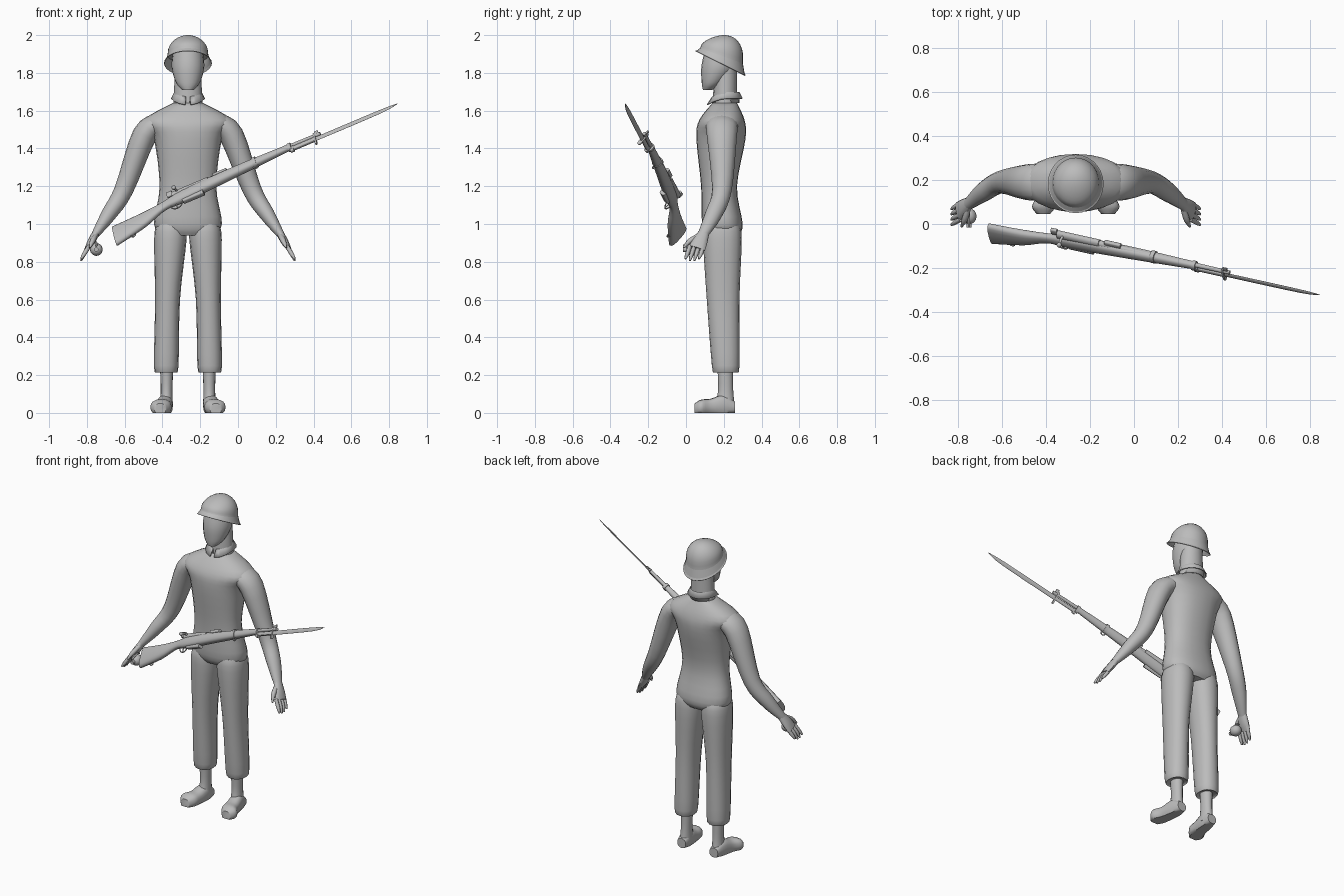
import bpy, bmesh, math
from mathutils import Vector, Matrix

if "Cube" in bpy.data.objects:
    bpy.data.objects.remove(bpy.data.objects["Cube"])

X, Y, Z = Matrix.Identity(3)
CENTRE = -.265  # centre line of the figure
SHADE = .5

grey = bpy.data.materials.new("plain grey")
grey.use_nodes = True
grey.diffuse_color = (SHADE, SHADE, SHADE, 1)
grey.node_tree.nodes["Principled BSDF"].inputs["Base Color"].default_value = grey.diffuse_color


def finish(name, bm, place=None):
    bmesh.ops.recalc_face_normals(bm, faces=bm.faces)
    if place:
        bm.transform(place)
    mesh = bpy.data.meshes.new(name)
    bm.to_mesh(mesh)
    bm.free()
    mesh.materials.append(grey)
    obj = bpy.data.objects.new(name, mesh)
    bpy.context.collection.objects.link(obj)
    bpy.ops.object.select_all(action='DESELECT')
    obj.select_set(True)
    bpy.context.view_layer.objects.active = obj
    bpy.ops.object.shade_smooth_by_angle(angle=math.radians(50))
    return obj


def skin(bm, rings):
    for ring, following in zip(rings, rings[1:]):
        for i in range(len(ring)):
            bm.faces.new((ring[i - 1], ring[i], following[i], following[i - 1]))
    bm.faces.new(rings[0])
    bm.faces.new(rings[-1])


def smooth_rows(rows, steps):
    """Fill in rows between the given ones along a smooth spline."""
    rows = [Vector(row) for row in rows]
    result = []
    for i in range(len(rows) - 1):
        before, here, there = rows[max(i - 1, 0)], rows[i], rows[i + 1]
        beyond = rows[min(i + 2, len(rows) - 1)]
        leave, arrive = (there - before) / 2, (beyond - here) / 2
        for k in range(steps):
            t = k / steps
            ease = t * t * (3 - 2 * t)
            result.append(here.lerp(there, ease) + leave * t * (1 - t) ** 2 - arrive * t * t * (1 - t))
    return result + [rows[-1]]


def rounded(value, power):
    return math.copysign(abs(value) ** (2 / power), value)


def loft(name, rows, axis=None, ref=Y, sides=16, power=2, steps=4, place=None):
    """Skin rings (x, y, z, half width, half depth) along an axis or along their own path."""
    bm, rings = bmesh.new(), []
    rows = smooth_rows(rows, steps)
    points = [Vector(row[:3]) for row in rows]
    for k, row in enumerate(rows):
        along = axis or points[min(k + 1, len(rows) - 1)] - points[max(k - 1, 0)]
        side = along.cross(ref).normalized()
        up = side.cross(along).normalized()
        ring = []
        for i in range(sides):
            angle = math.tau * i / sides
            spot = (points[k] + side * rounded(math.cos(angle), power) * row[3]
                    + up * rounded(math.sin(angle), power) * row[4])
            if not place:
                spot.z = max(spot.z, 0)  # nothing sinks below the ground
            ring.append(bm.verts.new(spot))
        rings.append(ring)
    skin(bm, rings)
    finish(name, bm, place)


def tube(name, points, radius, tip, **options):
    last = len(points) - 1
    loft(name, [(*p, r, r) for p, r in zip(points, [radius] * last + [tip])], sides=8, **options)


def section(z, width, front, back, x=0.):
    return (CENTRE + x, (front + back) / 2, z, width, (back - front) / 2)


# Torso, neck and head
loft("torso", [
    section(z=.94, width=.13, front=.11, back=.28),
    section(z=1, width=.18, front=.085, back=.3),
    section(z=1.2, width=.15, front=.08, back=.27),
    section(z=1.45, width=.18, front=.055, back=.315),
    section(z=1.55, width=.23, front=.07, back=.31),
    section(z=1.64, width=.08, front=.14, back=.27)], axis=Z, sides=24, power=2.3)
loft("neck", [
    section(z=1.6, width=.08, front=.14, back=.27),
    section(z=1.83, width=.067, front=.15, back=.27)], axis=Z)
loft("head", [
    section(z=1.71, width=.03, front=.09, back=.14),
    section(z=1.75, width=.064, front=.083, back=.2),
    section(z=1.84, width=.087, front=.082, back=.27),
    section(z=1.95, width=.07, front=.11, back=.26)], axis=Z, sides=20)

# Helmet: a dome over a flared rim that slopes down to the back
bm, rings = bmesh.new(), []
dome = [(.84 * math.cos(t), .4 + .6 * math.sin(t)) for t in (math.pi * k / 15 for k in range(8))]
for spread, rise in [(.85, .3), (.98, 0), (1, .02), (.92, .1), (.86, .25)] + dome:
    ring = []
    for i in range(28):
        angle = math.tau * i / 28
        y = .182 + .02 * rise + .133 * spread * math.sin(angle)
        rim = 1.94 - y / 2
        ring.append(bm.verts.new((CENTRE + .127 * spread * math.cos(angle), y, rim + (2 - rim) * rise)))
    rings.append(ring)
skin(bm, rings)
finish("helmet", bm)

# Folded shirt collar, open at the front with two points
bm, strips = bmesh.new(), []
for i in range(17):
    angle = math.radians(-82 + 344 * i / 16)
    front = max(0, -math.sin(angle))
    out = Vector((math.cos(angle), math.sin(angle), 0))
    base = Vector((CENTRE, .21, 0))
    strips.append([bm.verts.new(base + out * radius + Z * height) for radius, height in (
        (.066, 1.64 - front / 99), (.072, 1.7 - front / 40), (.09 + front / 90, 1.665 - front ** 2 / 30))])
for strip, following in zip(strips, strips[1:]):
    for a, b in ((0, 1), (1, 2)):
        bm.faces.new((strip[a], strip[b], following[b], following[a]))
collar = finish("collar", bm)
collar.modifiers.new("thickness", 'SOLIDIFY').thickness = .006

for mirror, hand in ((1, "left_"), (-1, "right_")):
    # Trouser leg with gathered cuff, and boot shaft
    loft(hand + "trouser_leg", [
        section(z=1, width=.075, front=.1, back=.28, x=mirror * .09),
        section(z=.92, width=.086, front=.09, back=.295, x=mirror * .093),
        section(z=.6, width=.066, front=.11, back=.283, x=mirror * .108),
        section(z=.25, width=.065, front=.137, back=.283, x=mirror * .115),
        section(z=.22, width=.05, front=.15, back=.27, x=mirror * .115)], axis=Z, power=2.2)
    loft(hand + "boot_shaft", [
        section(z=.26, width=.036, front=.165, back=.25, x=mirror * .113),
        section(z=.12, width=.031, front=.17, back=.25, x=mirror * .113),
        section(z=.03, width=.036, front=.15, back=.26, x=mirror * .115)], axis=Z)

    def outward(x, *rest):
        return (CENTRE + mirror * x, *rest)

    # Boot foot, turned slightly outwards
    loft(hand + "boot_foot", [
        outward(.115, .26, .03, .03, .03), outward(.12, .2, .04, .04, .055),
        outward(.13, .13, .03, .045, .045), outward(.145, .08, .03, .054, .04),
        outward(.147, .045, .02, .03, .03)], axis=Y, ref=Z, power=2.5)

    # Sleeve, palm, fingers and thumb
    loft(hand + "arm", [
        outward(.15, .19, 1.53, .055, .085), outward(.23, .19, 1.47, .065, .08),
        outward(.34, .19, 1.18, .05, .052), outward(.42, .145, 1.05, .04, .045),
        outward(.49, .09, .945, .021, .028)])
    loft(hand + "palm", [
        outward(.48, .1, .965, .019, .026), outward(.51, .075, .91, .02, .04),
        outward(.534, .058, .87, .013, .044)], sides=12)
    for k in range(4):
        y = .093 - .024 * k
        tip = .8 + .01 * abs(k - 1.5)
        tube(hand + "finger_" + str(k + 1), [
            outward(.522, y, .885), outward(.55, y - .015, .84), outward(.566, y - .025, tip)], .011, .005)
    tube(hand + "thumb", [
        outward(.49, .07, .94), outward(.505, .02, .91), outward(.52, -.012, .875)], .014, .005)

# Grenade by the right hand, with cap and lever
GRIP = Vector((-.75, .035, .865))
loft("grenade_body", [(*(GRIP + Y * .035 * math.cos(t)), r, r) for t, r in (
    (t, .004 + .03 * math.sin(t)) for t in (math.pi * k / 8 for k in range(9)))],
    axis=Y, ref=Z, sides=12, steps=1)
tube("grenade_cap", [GRIP - Y * .025, GRIP - Y * .05], .012, .012, ref=Z)
tube("grenade_lever", [GRIP + Z * .02 - Y * .05, GRIP + Z * .038, GRIP + Z * .03 + Y * .03], .005, .004, ref=Z)

# Rifle frame: local x runs along the bore, local z up through the sights
ahead = Vector((.903, -.2, .38)).normalized()
across = Vector((-.2, .65, .73)).cross(ahead).normalized()
RIFLE = Matrix((ahead, across, ahead.cross(across))).transposed().to_4x4()
RIFLE.translation = (.07, -.14, 1.325)


def station(s, top, bottom, width):
    return (s, 0, (top + bottom) / 2, width, (top - bottom) / 2)


def along_bore(name, rows, power=2.6):
    loft("rifle_" + name, rows, axis=X, ref=Z, power=power, place=RIFLE)


def block(name, start, end, top, bottom, width, power=4.):
    along_bore(name, [station(s, top, bottom, width) for s in (start, end)], power)


def loop(name, s, height, radius):
    """Half ring of wire hanging below the rifle."""
    angles = [math.pi * k / 6 for k in range(7)]
    tube("rifle_" + name, [(s + radius * math.cos(a), 0, height - radius * math.sin(a)) for a in angles],
         .0035, .0035, steps=1, place=RIFLE)


# Stock, barrel and action
along_bore("stock", [
    station(s=-.82, top=-.04, bottom=-.17, width=.02), station(s=-.65, top=-.035, bottom=-.125, width=.023),
    station(s=-.52, top=-.02, bottom=-.07, width=.018), station(s=-.4, top=0, bottom=-.067, width=.025),
    station(s=-.1, top=.012, bottom=-.045, width=.025), station(s=.23, top=.012, bottom=-.022, width=.016)])
along_bore("barrel", [
    station(s=-.26, top=.016, bottom=-.016, width=.016),
    station(s=.405, top=.009, bottom=-.009, width=.009)], power=2)
block("receiver", start=-.46, end=-.25, top=.022, bottom=-.02, width=.017, power=2.)
block("magazine", start=-.41, end=-.29, top=-.05, bottom=-.076, width=.016)
block("safety", start=-.49, end=-.46, top=.033, bottom=0, width=.009)
block("rear_sight", start=-.22, end=-.14, top=.03, bottom=0, width=.01)
block("front_sight", start=.375, end=.395, top=.028, bottom=0, width=.004)
block("lower_band", start=.01, end=.03, top=.02, bottom=-.038, width=.025, power=2.6)
block("upper_band", start=.215, end=.235, top=.016, bottom=-.03, width=.02, power=2.6)
tube("rifle_bolt_handle", [(-.43, 0, .005), (-.43, -.03, .01), (-.43, -.055, 0)], .006, .006, ref=Z, place=RIFLE)
bm = bmesh.new()
bmesh.ops.create_uvsphere(bm, u_segments=10, v_segments=6, radius=.012,
                          matrix=Matrix.Translation((-.43, -.056, 0)))
finish("rifle_bolt_knob", bm, RIFLE)

# Trigger, guard and sling loops
tube("rifle_trigger", [(-.45, 0, -.06), (-.45, 0, -.088)], .003, .003, place=RIFLE)
loop("trigger_guard", s=-.45, height=-.06, radius=.035)
loop("front_sling_loop", s=.02, height=-.036, radius=.014)
loop("rear_sling_loop", s=-.72, height=-.145, radius=.014)

# Bayonet under the muzzle
block("bayonet_grip", start=.235, end=.37, top=-.012, bottom=-.034, width=.01)
block("bayonet_pommel", start=.225, end=.245, top=-.008, bottom=-.042, width=.011)
block("bayonet_guard", start=.366, end=.376, top=.018, bottom=-.06, width=.01)
along_bore("bayonet_blade", [
    station(s=.37, top=-.01, bottom=-.036, width=.004), station(s=.75, top=-.01, bottom=-.034, width=.004),
    station(s=.855, top=-.016, bottom=-.018, width=.001)], power=2)
